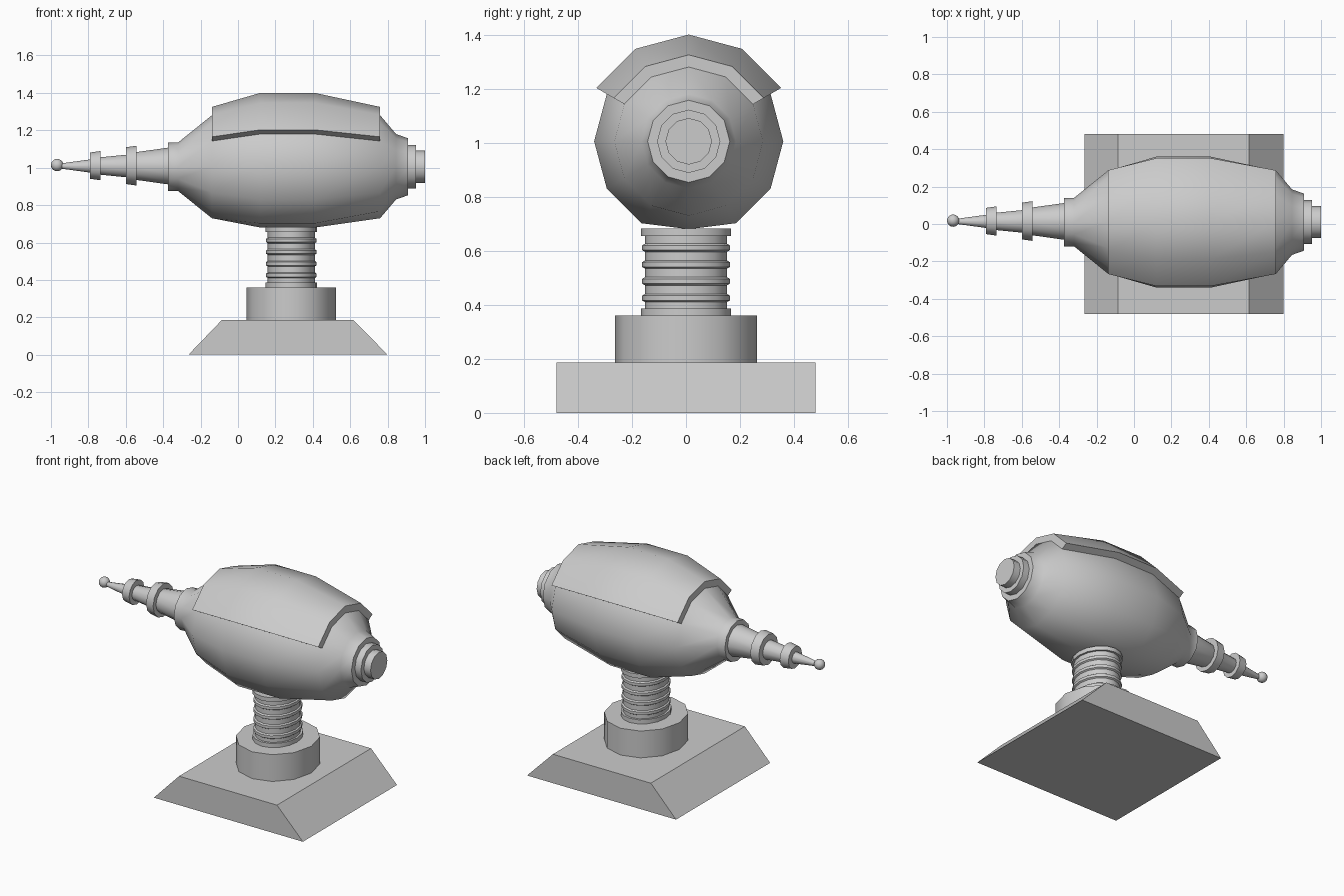
import bpy, bmesh
from math import sin, cos, pi, radians
from mathutils import Vector

if "Cube" in bpy.data.objects:
    bpy.data.objects.remove(bpy.data.objects["Cube"])

grey = bpy.data.materials.new("light grey")
grey.use_nodes = True
grey.diffuse_color = (0.6, 0.6, 0.6, 1)
grey.node_tree.nodes["Principled BSDF"].inputs["Base Color"].default_value = (0.6, 0.6, 0.6, 1)


def finish(name, bm, smooth=40):
    bmesh.ops.recalc_face_normals(bm, faces=bm.faces)
    mesh = bpy.data.meshes.new(name)
    bm.to_mesh(mesh)
    bm.free()
    mesh.materials.append(grey)
    ob = bpy.data.objects.new(name, mesh)
    bpy.context.collection.objects.link(ob)
    bpy.ops.object.select_all(action='DESELECT')
    ob.select_set(True)
    bpy.context.view_layer.objects.active = ob
    if smooth:
        bpy.ops.object.shade_smooth_by_angle(angle=radians(smooth))
    return ob


def lathe(profile, place, sides=12):
    """Spin (position, radius) pairs; place(position, u, v) maps to space."""
    bm = bmesh.new()
    rings = []
    for t, r in profile:
        angles = [2 * pi * i / sides for i in range(sides)]
        rings.append([bm.verts.new(place(t, r * sin(a), r * cos(a))) for a in angles])
    for a, b in zip(rings, rings[1:]):
        for i in range(sides):
            j = (i + 1) % sides
            bm.faces.new((a[i], a[j], b[j], b[i]))
    bm.faces.new(rings[0])
    bm.faces.new(rings[-1])
    return bm


def along_x(y, z):
    return lambda t, u, v: Vector((t, y + u, z + v))


def upright(x, squash):
    return lambda t, u, v: Vector((x + u * squash, v, t))


BODY_Y, BODY_Z = 0.01, 1.005
hull = [(-0.14, 0.275), (0.12, 0.35), (0.41, 0.35), (0.76, 0.275)]

# Base: a block with sloping ends
bm = bmesh.new()
ends = []
for y in (-0.48, 0.48):
    outline = [(-0.265, 0), (0.8, 0), (0.615, 0.187), (-0.085, 0.187)]
    ends.append([bm.verts.new((x, y, z)) for x, z in outline])
    bm.faces.new(ends[-1])
for i in range(4):
    j = (i + 1) % 4
    bm.faces.new((ends[0][i], ends[0][j], ends[1][j], ends[1][i]))
finish("base", bm, 0)

# Pedestal and ribbed neck
finish("pedestal", lathe([(0.185, 0.263), (0.36, 0.263)], upright(0.285, 0.91)))
neck = [(0.355, 0.167), (0.387, 0.167), (0.387, 0.152)]
for z in (0.425, 0.487, 0.549, 0.611):
    neck += [(z - 0.015, 0.152), (z - 0.009, 0.162), (z + 0.009, 0.162), (z + 0.015, 0.152)]
neck += [(0.655, 0.152), (0.655, 0.167), (0.682, 0.167)]
finish("neck", lathe(neck, upright(0.285, 0.83), 16))

# Body, with its lowest points flattened above the neck
bm = lathe([(-0.375, 0.13), (-0.32, 0.13)] + hull + [(0.845, 0.175), (0.91, 0.152)],
           along_x(BODY_Y, BODY_Z))
for v in bm.verts:
    v.co.z = max(v.co.z, 0.68)
finish("body", bm)

# Stepped rear cap
finish("rear_cap", lathe([(0.9, 0.117), (0.953, 0.117), (0.953, 0.086), (1.0, 0.086)],
                         along_x(BODY_Y, BODY_Z)))

# Curved shell plate over the top of the body
bm = bmesh.new()
grid = []
for x, r in hull:
    row = []
    for radius, order in ((r + 0.045, (-2, -1, 0, 1, 2)), (r, (2, 1, 0, -1, -2))):
        for k in order:
            a = k * pi / 6
            row.append(bm.verts.new((x, BODY_Y + radius * sin(a), BODY_Z + radius * cos(a))))
    grid.append(row)
for a, b in zip(grid, grid[1:]):
    for i in range(10):
        j = (i + 1) % 10
        bm.faces.new((a[i], a[j], b[j], b[i]))
for row in (grid[0], grid[-1]):
    for i in range(4):
        bm.faces.new((row[i], row[i + 1], row[8 - i], row[9 - i]))
finish("top_shell", bm)

# Tapered barrel with two rings and a ball tip
finish("barrel", lathe([(-0.36, 0.1), (-0.56, 0.072), (-0.58, 0.062), (-0.75, 0.045),
                        (-0.77, 0.038), (-0.96, 0.012)], along_x(0.014, 1.009)))
for name, x, r in (("barrel_ring_rear", -0.572, 0.103), ("barrel_ring_front", -0.763, 0.075)):
    finish(name, lathe([(x - 0.028, r - 0.005), (x + 0.028, r + 0.003)], along_x(0.016, 1.011)))
bm = bmesh.new()
bmesh.ops.create_uvsphere(bm, u_segments=16, v_segments=10, radius=0.033)
bmesh.ops.translate(bm, verts=bm.verts, vec=(-0.967, 0.018, 1.014))
finish("barrel_tip", bm)
